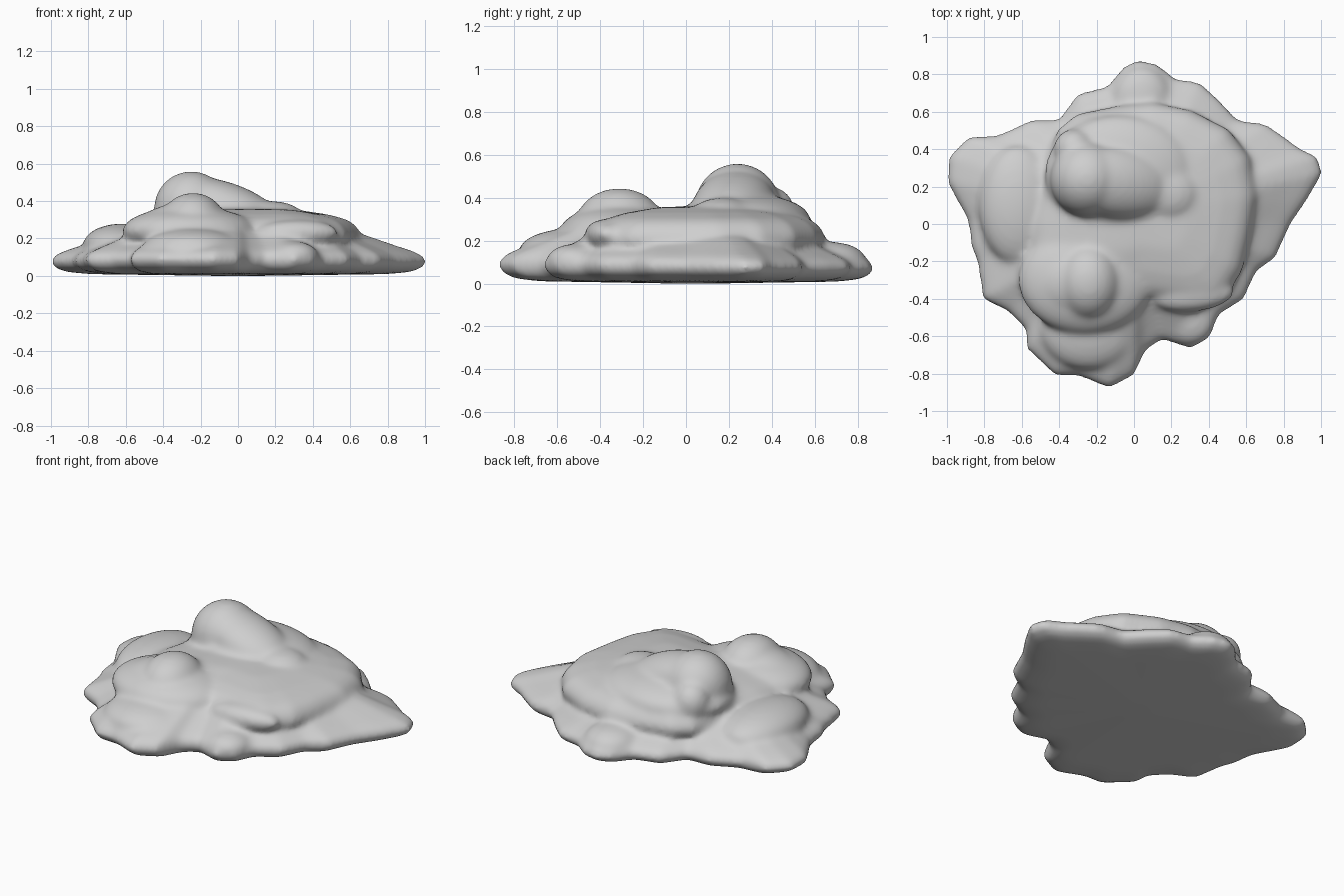
import bpy
import bmesh
from mathutils import Matrix, Euler, Vector

cube = bpy.data.objects.get("Cube")
if cube:
    bpy.data.objects.remove(cube, do_unlink=True)


def layered_slab(bm, outline, profile, tilt=0.0):
    """Closed slab: the outline is repeated at each (scale, height) of the profile."""
    center = Vector((sum(p[0] for p in outline), sum(p[1] for p in outline))) / len(outline)
    rings = []
    for scale, height in profile:
        ring = []
        for point in outline:
            flat = center + (Vector(point) - center) * scale
            ring.append(bm.verts.new((flat.x, flat.y, height * (1 + tilt * flat.y))))
        rings.append(ring)
    count = len(outline)
    for low, high in zip(rings, rings[1:]):
        for i in range(count):
            j = (i + 1) % count
            bm.faces.new((low[i], low[j], high[j], high[i]))
    bm.faces.new(list(reversed(rings[0])))
    bm.faces.new(rings[-1])


def lobe(bm, center, radii, turn=0.0, pitch=0.0):
    """Rounded swelling: a stretched and turned ball."""
    matrix = (Matrix.Translation(center)
              @ Euler((0, pitch, turn)).to_matrix().to_4x4()
              @ Matrix.Diagonal((*radii, 1)))
    bmesh.ops.create_uvsphere(bm, u_segments=32, v_segments=20, radius=1, matrix=matrix)


bm = bmesh.new()

# Wide scalloped skirt resting on the ground
skirt_outline = [
    (1, .27), (.97, .36), (.88, .4), (.8, .46), (.7, .53), (.55, .55), (.45, .66),
    (.35, .75), (.22, .77), (.12, .85), (.02, .87), (-.06, .83), (-.14, .73),
    (-.3, .69), (-.4, .55), (-.55, .55), (-.72, .47), (-.88, .46), (-.98, .36),
    (-.99, .22), (-.88, .02), (-.86, -.13), (-.83, -.2), (-.8, -.4), (-.67, -.46),
    (-.57, -.56), (-.57, -.66), (-.42, -.8), (-.3, -.8), (-.13, -.87), (0, -.8),
    (.06, -.67), (.15, -.61), (.3, -.66), (.4, -.6), (.45, -.48), (.58, -.4),
    (.65, -.25), (.75, -.18), (.83, 0), (.92, .13)]
skirt_profile = [(.1, 0), (.8, .01), (.93, .022), (.99, .045), (1.015, .08), (.99, .115),
                 (.93, .14), (.84, .17), (.74, .205), (.62, .245), (.1, .28)]
layered_slab(bm, skirt_outline, skirt_profile, tilt=-.12)

# Broad middle tier with sloping sides
tier_outline = [
    (-.3, .58), (-.1, .62), (.1, .64), (.3, .6), (.5, .5), (.61, .35), (.65, .15),
    (.61, -.08), (.57, -.25), (.47, -.4), (.35, -.43), (.15, -.4), (0, -.38),
    (-.2, -.44), (-.43, -.43), (-.56, -.27), (-.55, 0), (-.47, .3), (-.4, .5)]
tier_profile = [(.2, .1), (1, .17), (1.02, .21), (1, .245), (.95, .28),
                (.87, .305), (.7, .33), (.4, .355), (.1, .36)]
layered_slab(bm, tier_outline, tier_profile)

# Tall upper hill sloping down towards its left
lobe(bm, (-.25, .24, .36), (.2, .2, .2))
lobe(bm, (-.08, .22, .365), (.33, .19, .14), turn=-.15, pitch=.3)
lobe(bm, (.18, .17, .33), (.16, .14, .07), turn=-.3)
lobe(bm, (-.32, .4, .33), (.11, .11, .12))
lobe(bm, (-.08, .27, .3), (.4, .31, .12))

# Lower hill at the front with its shoulders
lobe(bm, (-.24, -.31, .29), (.17, .2, .155))
lobe(bm, (-.37, -.31, .27), (.24, .18, .11), pitch=-.3)
lobe(bm, (-.26, -.3, .24), (.36, .29, .13))
lobe(bm, (-.24, -.54, .15), (.27, .24, .105))

# Side swellings and folds
lobe(bm, (-.62, .1, .165), (.21, .32, .115))
lobe(bm, (.32, -.38, .23), (.22, .09, .07), turn=.1)
lobe(bm, (.3, -.52, .11), (.13, .13, .075))
lobe(bm, (.04, .67, .11), (.16, .17, .085))

bmesh.ops.recalc_face_normals(bm, faces=bm.faces)
mesh = bpy.data.meshes.new("mound")
bm.to_mesh(mesh)
bm.free()
mound = bpy.data.objects.new("mound", mesh)
bpy.context.collection.objects.link(mound)

# Fuse the parts into one skin and soften the creases
remesh = mound.modifiers.new("fuse", 'REMESH')
remesh.mode = 'VOXEL'
remesh.voxel_size = .015
remesh.use_smooth_shade = True
smooth = mound.modifiers.new("soften", 'SMOOTH')
smooth.factor = .5
smooth.iterations = 22

# Plain grey surface
grey = bpy.data.materials.new("light_grey")
grey.use_nodes = True
color = (.62, .62, .62, 1)
grey.diffuse_color = color
grey.node_tree.nodes["Principled BSDF"].inputs["Base Color"].default_value = color
mesh.materials.append(grey)
